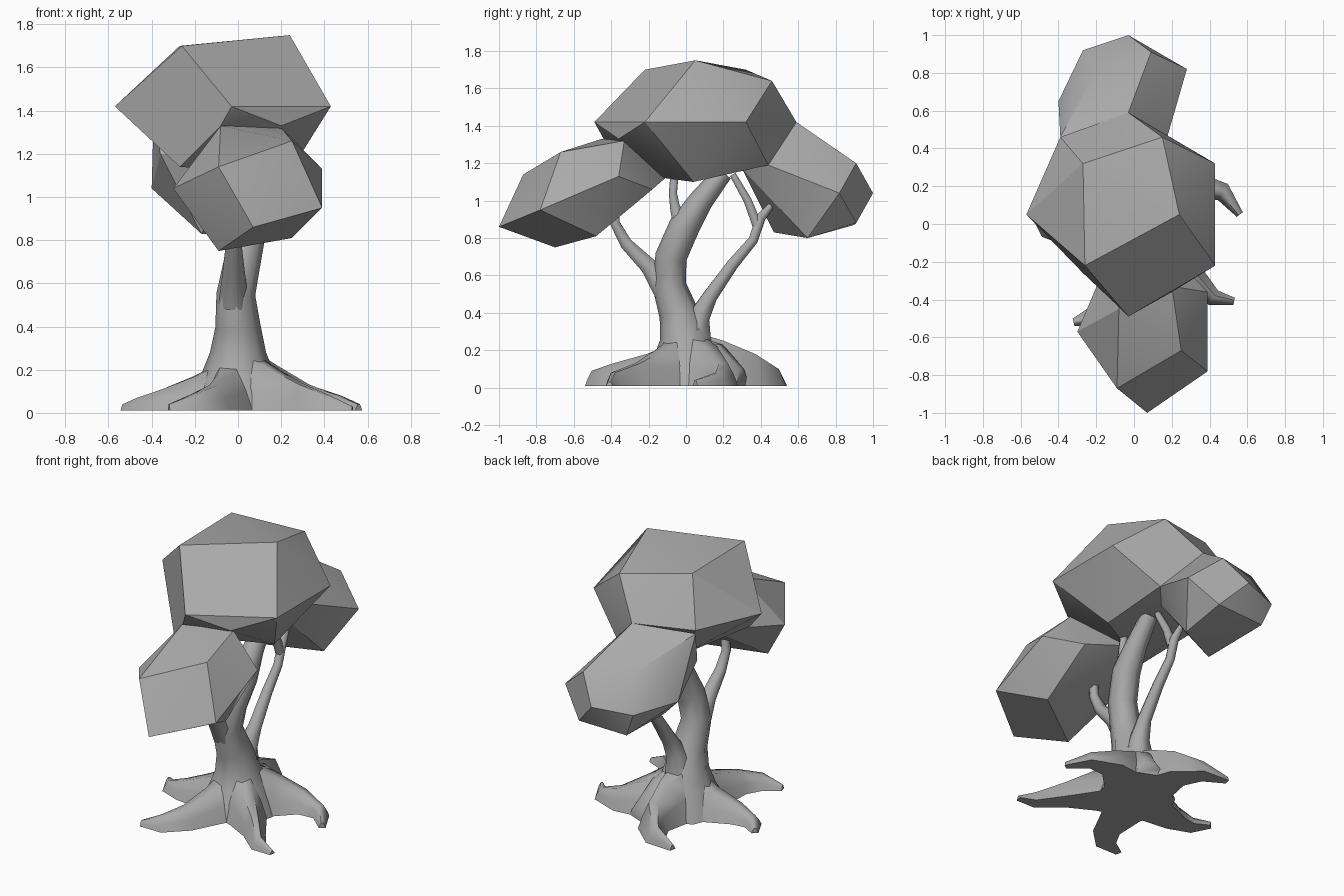
import bpy
import bmesh
from math import cos, sin, pi, radians
from mathutils import Vector

default_cube = bpy.data.objects.get("Cube")
if default_cube:
    bpy.data.objects.remove(default_cube, do_unlink=True)


def make_material(name, value):
    material = bpy.data.materials.new(name)
    material.use_nodes = True
    colour = (value, value, value, 1)
    material.diffuse_color = colour
    material.node_tree.nodes["Principled BSDF"].inputs["Base Color"].default_value = colour
    return material


grey = make_material("plain grey", 0.4)


def finish(name, bm, sharp_angle):
    """Turn a bmesh into a shaded, coloured object."""
    bmesh.ops.recalc_face_normals(bm, faces=bm.faces[:])
    mesh = bpy.data.meshes.new(name)
    bm.to_mesh(mesh)
    bm.free()
    mesh.materials.append(grey)
    obj = bpy.data.objects.new(name, mesh)
    bpy.context.collection.objects.link(obj)
    bpy.ops.object.select_all(action="DESELECT")
    obj.select_set(True)
    bpy.context.view_layer.objects.active = obj
    bpy.ops.object.shade_smooth_by_angle(angle=radians(sharp_angle))
    return obj


def loft(name, rings):
    """Skin a row of closed rings and cap both ends."""
    bm = bmesh.new()
    rows = [[bm.verts.new(point) for point in ring] for ring in rings]
    for low, high in zip(rows, rows[1:]):
        for i in range(len(low)):
            j = (i + 1) % len(low)
            bm.faces.new((low[i], low[j], high[j], high[i]))
    bm.faces.new(rows[0])
    bm.faces.new(rows[-1])
    return finish(name, bm, 62)


def tangent_at(points, i):
    before = points[max(i - 1, 0)]
    after = points[min(i + 1, len(points) - 1)]
    return (after - before).normalized()


def limb(name, path, sides=6):
    """Tapered wooden tube along x, y, z, radius."""
    points = [Vector(p[:3]) for p in path]
    rings = []
    for i, centre in enumerate(points):
        along = tangent_at(points, i)
        across = Vector((0, 1, 0)).cross(along).normalized()
        depth = along.cross(across)
        angles = [2 * pi * k / sides for k in range(sides)]
        rings.append([centre + path[i][3] * (across * cos(a) + depth * sin(a))
                      for a in angles])
    return loft(name, rings)


def root(name, path):
    """Flat-bottomed ridge along x, y, half width, height."""
    arch = [(-1, 0), (-0.7, 0.5), (-0.3, 1), (0.3, 1), (0.7, 0.5), (1, 0)]
    floor = 0.01
    points = [Vector((p[0], p[1], floor)) for p in path]
    rings = []
    for i, centre in enumerate(points):
        along = tangent_at(points, i)
        across = along.cross(Vector((0, 0, 1)))
        half, height = path[i][2:]
        rings.append([centre + across * half * u + Vector((0, 0, (height - floor) * v))
                      for u, v in arch])
    return loft(name, rings)


def foliage(name, corners):
    """Chunky faceted leaf mass spanned by its corners."""
    bm = bmesh.new()
    for corner in corners:
        bm.verts.new(corner)
    bmesh.ops.convex_hull(bm, input=bm.verts[:])
    loose = [v for v in bm.verts if not v.link_faces]
    bmesh.ops.delete(bm, geom=loose, context="VERTS")
    bmesh.ops.dissolve_limit(bm, angle_limit=radians(8),
                             verts=bm.verts[:], edges=bm.edges[:])
    return finish(name, bm, 24)


# Trunk with a flared foot
limb("trunk", [(0, 0, .01, .24), (0, 0, .09, .21), (0, 0, .18, .17), (0, -.01, .28, .13),
               (0, -.04, .4, .105), (-.01, -.09, .55, .09), (.02, -.08, .7, .085),
               (.05, -.01, .86, .083), (.05, .08, 1, .065), (.05, .2, 1.15, .05)], sides=8)

# Branches
limb("front_branch", [(-.02, -.11, .51, .07), (-.02, -.2, .65, .052), (-.02, -.32, .77, .038),
                      (-.02, -.38, .88, .03), (0, -.38, 1.05, .03)])
limb("upper_twig", [(.04, -.03, .88, .05), (.04, -.06, .97, .03),
                    (.03, -.07, 1.04, .025), (.02, -.06, 1.16, .025)])
limb("back_branch", [(.01, .05, .24, .1), (.02, .07, .38, .065), (.03, .13, .49, .045),
                     (.03, .25, .66, .036), (.03, .36, .79, .03), (.03, .4, .91, .03),
                     (.02, .48, 1, .015)])
limb("back_branch_fork", [(.03, .38, .87, .03), (.03, .33, 1, .025), (.03, .25, 1.14, .02)])

# Roots, each hooking at the tip
root("left_root", [(.02, .02, .2, .3), (.16, .13, .14, .22), (.33, .2, .08, .13),
                   (.47, .17, .05, .08), (.56, .05, .02, .04)])
root("front_left_root", [(.02, -.02, .18, .29), (.17, -.14, .11, .2), (.3, -.26, .065, .13),
                         (.42, -.39, .045, .08), (.53, -.41, .02, .03)])
root("front_right_root", [(-.02, -.03, .18, .25), (-.06, -.2, .12, .18), (-.11, -.38, .08, .13),
                          (-.2, -.49, .06, .09), (-.32, -.52, .02, .04)])
root("right_root", [(-.04, 0, .18, .25), (-.2, -.02, .12, .17), (-.35, -.04, .08, .11),
                    (-.46, -.02, .055, .07), (-.53, .06, .02, .04)])
root("back_root", [(0, .04, .18, .3), (0, .2, .13, .25), (-.02, .36, .09, .18),
                   (-.12, .48, .06, .1), (-.27, .52, .02, .04)])
root("root_web", [(.01, .03, .18, .29), (.08, .18, .14, .23), (.13, .3, .09, .1)])

# Foliage masses
foliage("main_canopy", [
    (-.57, .05, 1.42), (-.26, -.22, 1.7), (.24, .05, 1.75), (-.03, -.49, 1.42),
    (.43, -.22, 1.42), (.43, .32, 1.42), (-.27, .32, 1.7), (.15, .46, 1.64),
    (-.39, .46, 1.42), (-.03, .59, 1.42), (.23, .04, 1.1), (.17, .44, 1.19),
    (-.27, -.26, 1.14), (-.08, -.44, 1.33), (.2, -.36, 1.33), (-.2, .3, 1.16)])
foliage("front_canopy", [
    (-.3, -.57, 1.04), (-.09, -.87, 1.14), (.25, -.67, 1.26), (.39, -.78, .95),
    (.07, -1, .86), (-.09, -.7, .75), (.39, -.36, 1.13), (.2, -.33, 1.32),
    (-.08, -.45, 1.33), (.25, -.48, .81), (.22, -.18, 1.06), (-.1, -.1, 1.13)])
foliage("back_canopy", [
    (-.03, .59, 1.42), (-.39, .46, 1.4), (.09, .91, 1.2), (-.19, .83, 1.22),
    (-.4, .65, 1.04), (-.27, .92, 1.02), (-.03, 1, 1.04), (.28, .82, 1.04),
    (.12, .91, .88), (-.21, .9, .87), (.15, .65, .8), (-.17, .47, .83),
    (.17, .44, 1.19), (-.36, .4, 1.2), (.05, .3, 1.17)])
